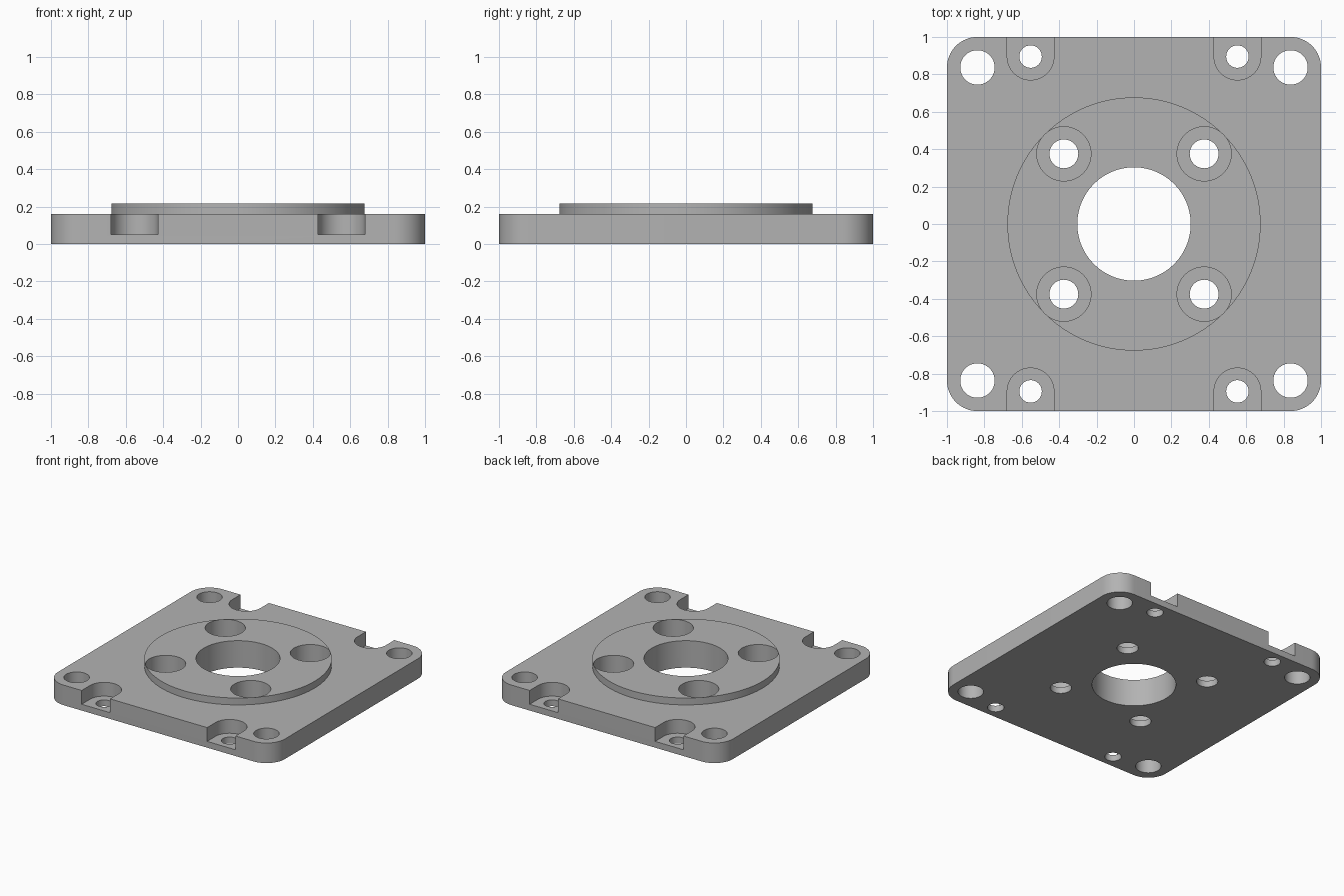
import bpy, bmesh, math
from mathutils import Matrix

if "Cube" in bpy.data.objects:
    bpy.data.objects.remove(bpy.data.objects["Cube"], do_unlink=True)

PLATE_TOP, BOSS_TOP, POCKET_FLOOR = 0.16, 0.215, 0.05
CORNER, FLANGE, NOTCH_X, NOTCH_Y = 0.837, 0.375, 0.553, 0.895
QUADRANTS = [(sx, sy) for sx in (-1, 1) for sy in (-1, 1)]

steel = bpy.data.materials.new("plain grey")
steel.use_nodes = True
grey = (0.45, 0.45, 0.45, 1)
steel.diffuse_color = grey
steel.node_tree.nodes["Principled BSDF"].inputs["Base Color"].default_value = grey


def arc(cx, cy, r, start, end, steps):
    """Points along an arc, angles in degrees."""
    angles = [math.radians(start + (end - start) * i / steps) for i in range(steps + 1)]
    return [(cx + r * math.cos(a), cy + r * math.sin(a)) for a in angles]


def prism(bm, outline, z0, z1):
    """Extrude a counter-clockwise outline from z0 to z1."""
    face = bm.faces.new([bm.verts.new((x, y, z0)) for x, y in outline])
    top = bmesh.ops.extrude_face_region(bm, geom=[face])["geom"]
    for v in top:
        if isinstance(v, bmesh.types.BMVert):
            v.co.z = z1


def cylinder(bm, x, y, r, z0, z1, sides=64):
    prism(bm, arc(x, y, r, 0, 360, sides)[:-1], z0, z1)


def make_object(name, bm):
    bmesh.ops.recalc_face_normals(bm, faces=bm.faces[:])
    mesh = bpy.data.meshes.new(name)
    bm.to_mesh(mesh)
    bm.free()
    mesh.materials.append(steel)
    obj = bpy.data.objects.new(name, mesh)
    bpy.context.collection.objects.link(obj)
    return obj


# Square plate with rounded corners
bm = bmesh.new()
rim = 1 - CORNER
outline = []
for (sx, sy), start in zip([(1, 1), (-1, 1), (-1, -1), (1, -1)], (0, 90, 180, 270)):
    outline += arc(sx * CORNER, sy * CORNER, rim, start, start + 90, 16)
prism(bm, outline, 0, PLATE_TOP)
plate = make_object("mounting_plate", bm)

# Raised round boss
bm = bmesh.new()
cylinder(bm, 0, 0, 0.677, PLATE_TOP - 0.05, BOSS_TOP, 128)
boss = make_object("boss", bm)

# Through holes: centre bore, corner holes, flange holes, notch holes
bm = bmesh.new()
cylinder(bm, 0, 0, 0.303, -0.1, 0.4, 96)
for sx, sy in QUADRANTS:
    cylinder(bm, sx * CORNER, sy * CORNER, 0.092, -0.1, 0.4)
    cylinder(bm, sx * FLANGE, sy * FLANGE, 0.077, -0.1, 0.4)
    cylinder(bm, sx * NOTCH_X, sy * NOTCH_Y, 0.06, -0.1, 0.4)
bores = make_object("bore_cutter", bm)

# Pockets: flange counterbores and open notches at the front and back edges
bm = bmesh.new()
for sx, sy in QUADRANTS:
    cylinder(bm, sx * FLANGE, sy * FLANGE, 0.145, POCKET_FLOOR, 0.4)
    x, y, r = sx * NOTCH_X, sy * NOTCH_Y, 0.125
    turn = 180 if sy > 0 else 0
    slot = arc(x, y, r, turn, turn + 180, 32)
    slot += [(slot[-1][0], sy * 1.2), (slot[0][0], sy * 1.2)]
    prism(bm, slot, POCKET_FLOOR, 0.4)
pockets = make_object("pocket_cutter", bm)

# Combine into one solid
for helper, operation in ((boss, "UNION"), (pockets, "DIFFERENCE"), (bores, "DIFFERENCE")):
    mod = plate.modifiers.new(helper.name, "BOOLEAN")
    mod.object, mod.operation, mod.solver = helper, operation, "EXACT"
    helper.hide_render = True
bpy.context.view_layer.update()
solid = bpy.data.meshes.new_from_object(
    plate.evaluated_get(bpy.context.evaluated_depsgraph_get()))
plate.modifiers.clear()
plate.data = solid
solid.materials.clear()
solid.materials.append(steel)
for helper in (boss, pockets, bores):
    bpy.data.objects.remove(helper, do_unlink=True)

# Smooth round walls, crisp edges
bpy.ops.object.select_all(action="DESELECT")
plate.select_set(True)
bpy.context.view_layer.objects.active = plate
bpy.ops.object.shade_smooth_by_angle(angle=math.radians(30))
